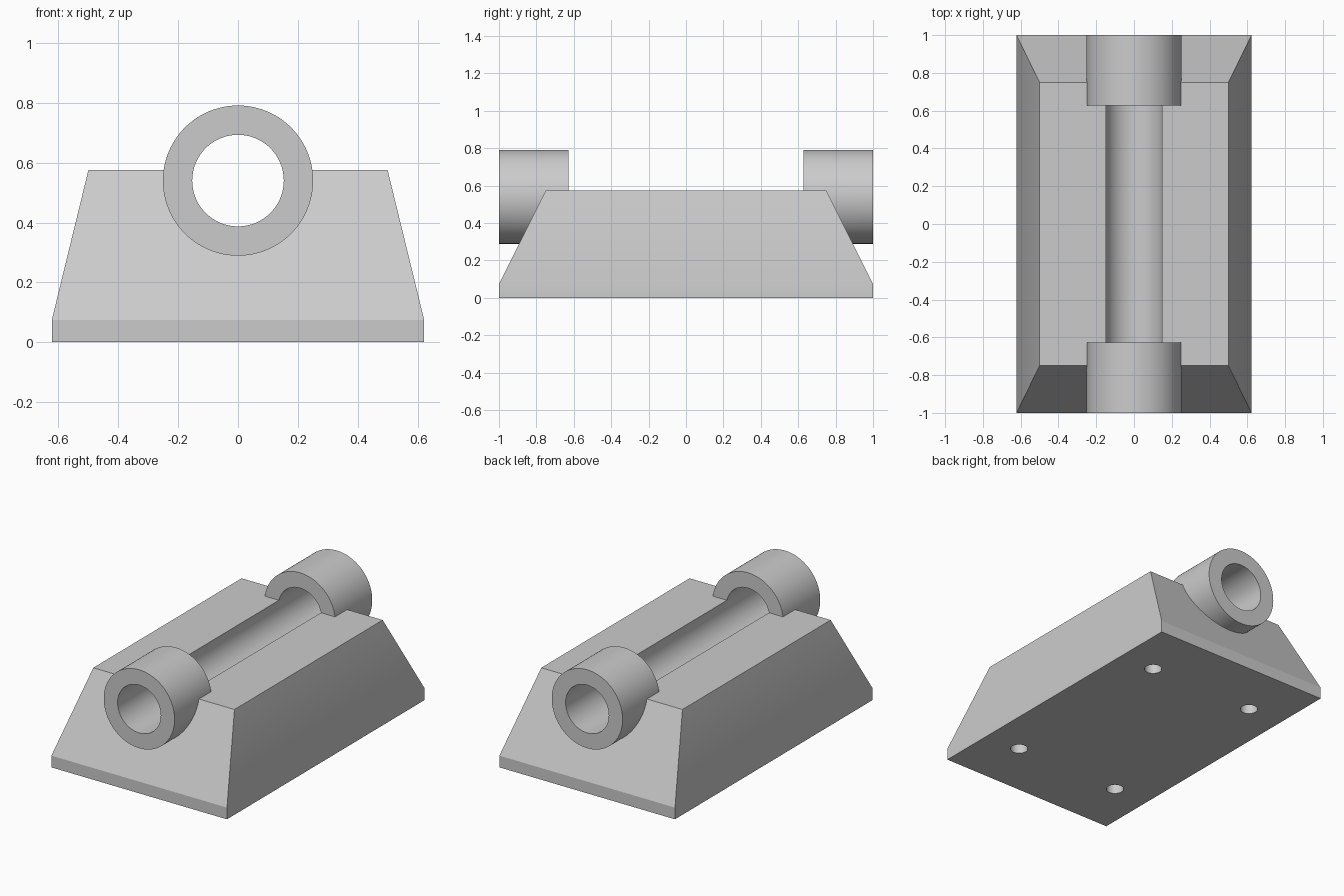
import bpy
import bmesh
import math

cube = bpy.data.objects.get("Cube")
if cube:
    bpy.data.objects.remove(cube, do_unlink=True)

# Main sizes
AXIS_Z, TOP_Z, RIM_Z = 0.54, 0.575, 0.075
COLLAR_R, BORE_R, COLLAR_IN = 0.251, 0.153, 0.627

# Single grey finish
grey = bpy.data.materials.new("plain grey")
grey.use_nodes = True
colour = (0.6, 0.6, 0.6, 1)
grey.diffuse_color = colour
grey.node_tree.nodes["Principled BSDF"].inputs["Base Color"].default_value = colour


def cylinder(name, radius, depth, location, along_y=False, sides=96):
    turn = (math.pi / 2, 0, 0) if along_y else (0, 0, 0)
    bpy.ops.mesh.primitive_cylinder_add(vertices=sides, radius=radius, depth=depth,
                                        location=location, rotation=turn)
    obj = bpy.context.object
    obj.name = name
    obj.data.materials.append(grey)
    return obj


def combine(target, tool, operation):
    mod = target.modifiers.new(tool.name, "BOOLEAN")
    mod.operation, mod.solver, mod.object = operation, "EXACT", tool
    bpy.context.view_layer.objects.active = target
    bpy.ops.object.modifier_apply(modifier=mod.name)
    bpy.data.objects.remove(tool, do_unlink=True)


# Sloped block with a short upright rim
bm = bmesh.new()
levels = []
for hx, hy, z in ((0.622, 1, 0), (0.622, 1, RIM_Z), (0.5, 0.75, TOP_Z)):
    levels.append([bm.verts.new((sx * hx, sy * hy, z))
                   for sx, sy in ((-1, -1), (1, -1), (1, 1), (-1, 1))])
bm.faces.new(levels[0][::-1])
bm.faces.new(levels[-1])
for low, high in zip(levels, levels[1:]):
    for i in range(4):
        j = (i + 1) % 4
        bm.faces.new((low[i], low[j], high[j], high[i]))
mesh = bpy.data.meshes.new("bearing_block")
bm.to_mesh(mesh)
bm.free()
mesh.materials.append(grey)
block = bpy.data.objects.new("bearing_block", mesh)
bpy.context.collection.objects.link(block)

# Collars at both ends
for side in (-1, 1):
    middle = side * (1 + COLLAR_IN) / 2
    collar = cylinder("collar", COLLAR_R, 1 - COLLAR_IN, (0, middle, AXIS_Z), True)
    combine(block, collar, "UNION")

# Bore through the collars, leaving an open channel between them
combine(block, cylinder("bore", BORE_R, 2.4, (0, 0, AXIS_Z), True), "DIFFERENCE")

# Blind mounting holes in the underside
for x in (-0.375, 0.375):
    for y in (-0.625, 0.625):
        hole = cylinder("mounting_hole", 0.052, 0.5, (x, y, 0), sides=48)
        combine(block, hole, "DIFFERENCE")

# Smooth round walls, crisp edges
bpy.ops.object.select_all(action="DESELECT")
block.select_set(True)
bpy.context.view_layer.objects.active = block
bpy.ops.object.shade_smooth_by_angle(angle=math.radians(25))
